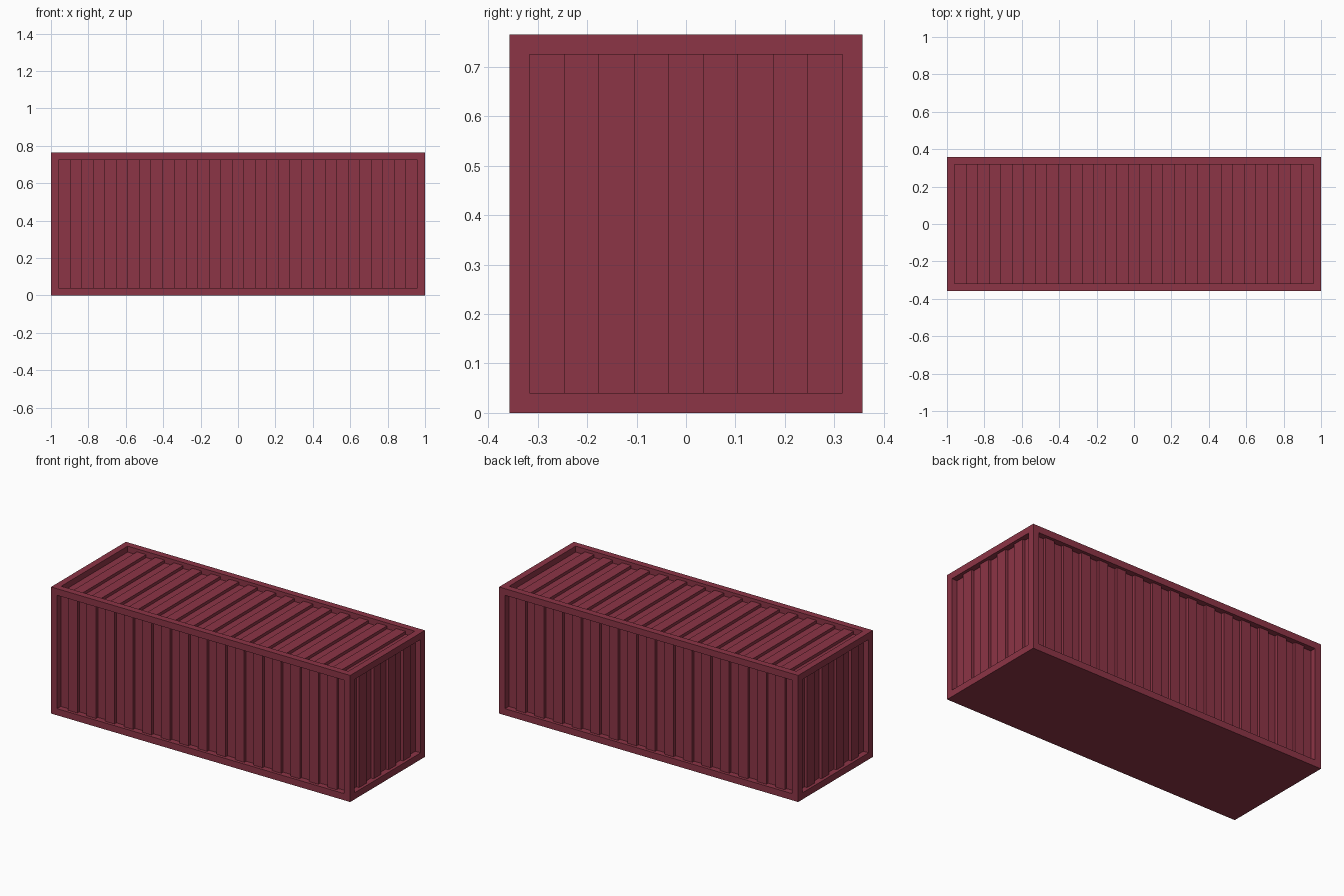
import bpy, bmesh, math
from mathutils import Matrix, Vector

if "Cube" in bpy.data.objects:
    bpy.data.objects.remove(bpy.data.objects["Cube"])

L, W, H = 2.0, 0.714, 0.765      # overall size
RAIL = 0.04                      # frame width
DEEP, SHALLOW = 0.036, 0.018     # recess of grooves and ribs

red = bpy.data.materials.new("container red")
red.diffuse_color = (0.265, 0.035, 0.061, 1)
red.use_nodes = True
red.node_tree.nodes["Principled BSDF"].inputs["Base Color"].default_value = red.diffuse_color


def finish(bm, name, matrix):
    bmesh.ops.remove_doubles(bm, verts=bm.verts, dist=1e-5)
    bm.transform(matrix)
    me = bpy.data.meshes.new(name)
    bm.to_mesh(me)
    bm.free()
    me.materials.append(red)
    ob = bpy.data.objects.new(name, me)
    bpy.context.collection.objects.link(ob)


def wall(name, w, h, n, matrix):
    """Framed corrugated wall in local xy, outside is +z, n alternating strips."""
    bm = bmesh.new()

    def quad(*pts, facing):
        f = bm.faces.new([bm.verts.new(p) for p in pts])
        f.normal_update()
        if f.normal.dot(Vector(facing)) < 0:
            f.normal_flip()

    a, b = w / 2 - RAIL, h / 2 - RAIL
    # flat rails around the opening
    outer = [(-w/2, -h/2, 0), (w/2, -h/2, 0), (w/2, h/2, 0), (-w/2, h/2, 0)]
    inner = [(-a, -b, 0), (a, -b, 0), (a, b, 0), (-a, b, 0)]
    for i in range(4):
        j = (i + 1) % 4
        quad(outer[i], outer[j], inner[j], inner[i], facing=(0, 0, 1))
    # strips, alternating groove and rib, with square steps between
    step, prev = 2 * a / n, 0.0
    for i in range(n + 1):
        x = -a + i * step
        z = 0.0 if i == n else (-SHALLOW if i % 2 else -DEEP)
        quad((x, -b, prev), (x, b, prev), (x, b, z), (x, -b, z),
             facing=(1 if z < prev else -1, 0, 0))
        if i < n:
            x2 = x + step
            quad((x, -b, z), (x2, -b, z), (x2, b, z), (x, b, z), facing=(0, 0, 1))
            for s in (-1, 1):
                quad((x, s*b, 0), (x2, s*b, 0), (x2, s*b, z), (x, s*b, z),
                     facing=(0, -s, 0))
        prev = z
    finish(bm, name, matrix)


# long sides and ends
up = Matrix.Rotation(math.pi / 2, 4, 'X')
for name, turn, length, dist, n in (("front_wall", 0, L, W / 2, 31),
                                    ("right_end", 90, W, L / 2, 9),
                                    ("back_wall", 180, L, W / 2, 31),
                                    ("left_end", 270, W, L / 2, 9)):
    spin = Matrix.Rotation(math.radians(turn), 4, 'Z')
    wall(name, length, H, n,
         spin @ Matrix.Translation((0, -dist, H / 2)) @ up)

# roof
wall("roof", L, W, 31, Matrix.Translation((0, 0, H)))

# plain floor
bm = bmesh.new()
bmesh.ops.create_grid(bm, x_segments=1, y_segments=1, size=0.5)
bmesh.ops.reverse_faces(bm, faces=bm.faces)
finish(bm, "floor", Matrix.Diagonal((L, W, 1, 1)))
